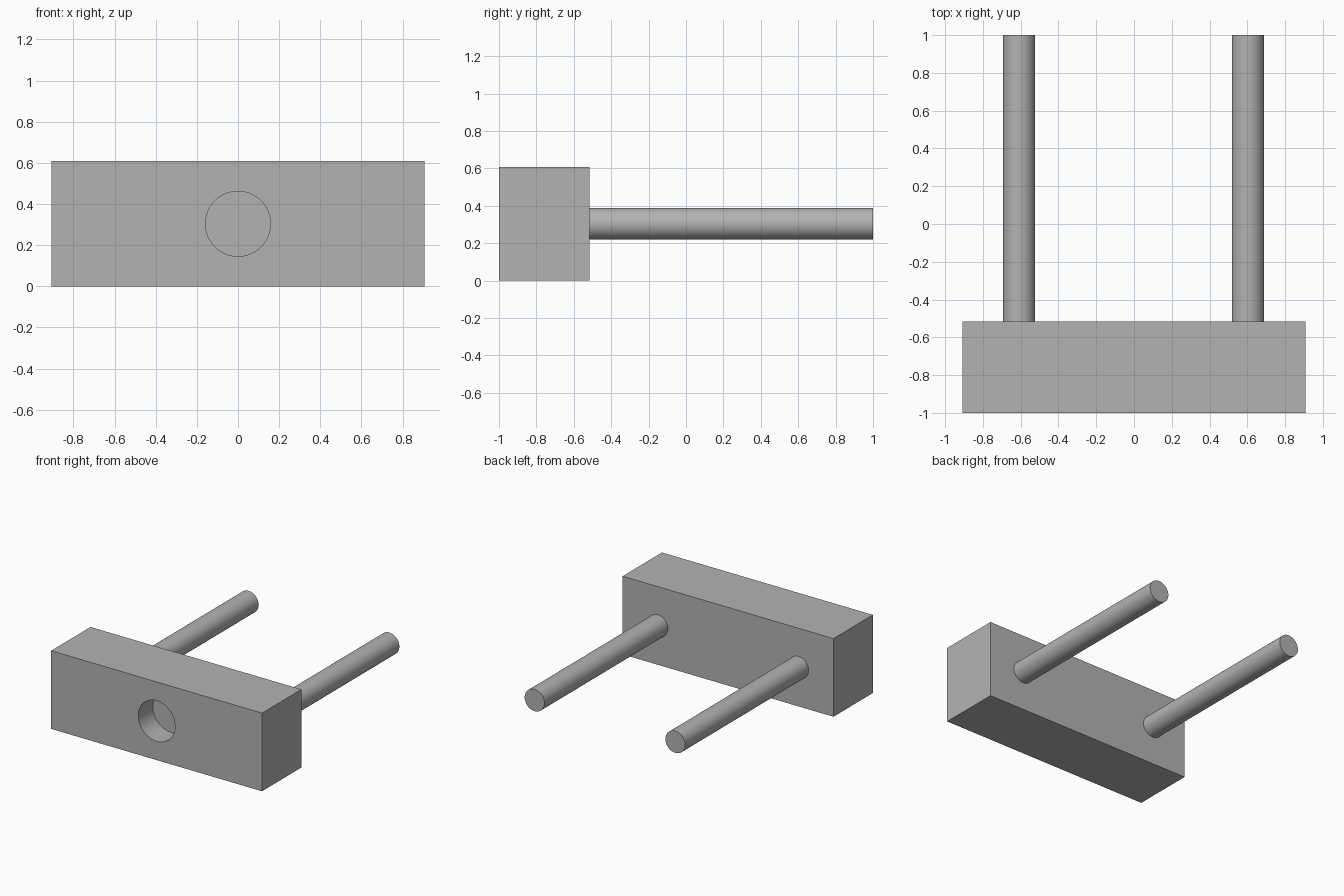
import bpy
import math

cube = bpy.data.objects.get("Cube")
if cube:
    bpy.data.objects.remove(cube, do_unlink=True)

MID_Z = 0.304
FRONT, BACK, TIP = -1.0, -0.517, 1.0

# Single grey material
grey = bpy.data.materials.new("plain_grey")
grey.use_nodes = True
colour = (0.45, 0.45, 0.45, 1)
grey.diffuse_color = colour
grey.node_tree.nodes["Principled BSDF"].inputs["Base Color"].default_value = colour


def cylinder(name, x, radius, y0, y1):
    """Cylinder running along y from y0 to y1."""
    bpy.ops.mesh.primitive_cylinder_add(
        vertices=64, radius=radius, depth=y1 - y0,
        location=(x, (y0 + y1) / 2, MID_Z), rotation=(math.pi / 2, 0, 0))
    obj = bpy.context.object
    obj.name = name
    obj.data.materials.append(grey)
    bpy.ops.object.shade_smooth_by_angle(angle=math.radians(30))
    return obj


# Block
bpy.ops.mesh.primitive_cube_add(size=1, location=(0, (FRONT + BACK) / 2, MID_Z))
block = bpy.context.object
block.name = "block"
block.scale = (1.814, BACK - FRONT, 2 * MID_Z)
bpy.ops.object.transform_apply(location=False, rotation=False, scale=True)
block.data.materials.append(grey)

# Blind round hole in the front face
cutter = cylinder("hole_cutter", 0, 0.158, FRONT - 0.1, FRONT + 0.18)
cutter.hide_render = True
cutter.hide_set(True)
hole = block.modifiers.new("front_hole", "BOOLEAN")
hole.operation = "DIFFERENCE"
hole.solver = "EXACT"
hole.object = cutter
bpy.context.view_layer.objects.active = block
block.select_set(True)
bpy.ops.object.modifier_apply(modifier=hole.name)
bpy.data.objects.remove(cutter, do_unlink=True)
bpy.ops.object.shade_smooth_by_angle(angle=math.radians(30))

# Pair of rods behind the block
for name, x in (("right_rod", -0.608), ("left_rod", 0.603)):
    cylinder(name, x, 0.085, BACK, TIP)
